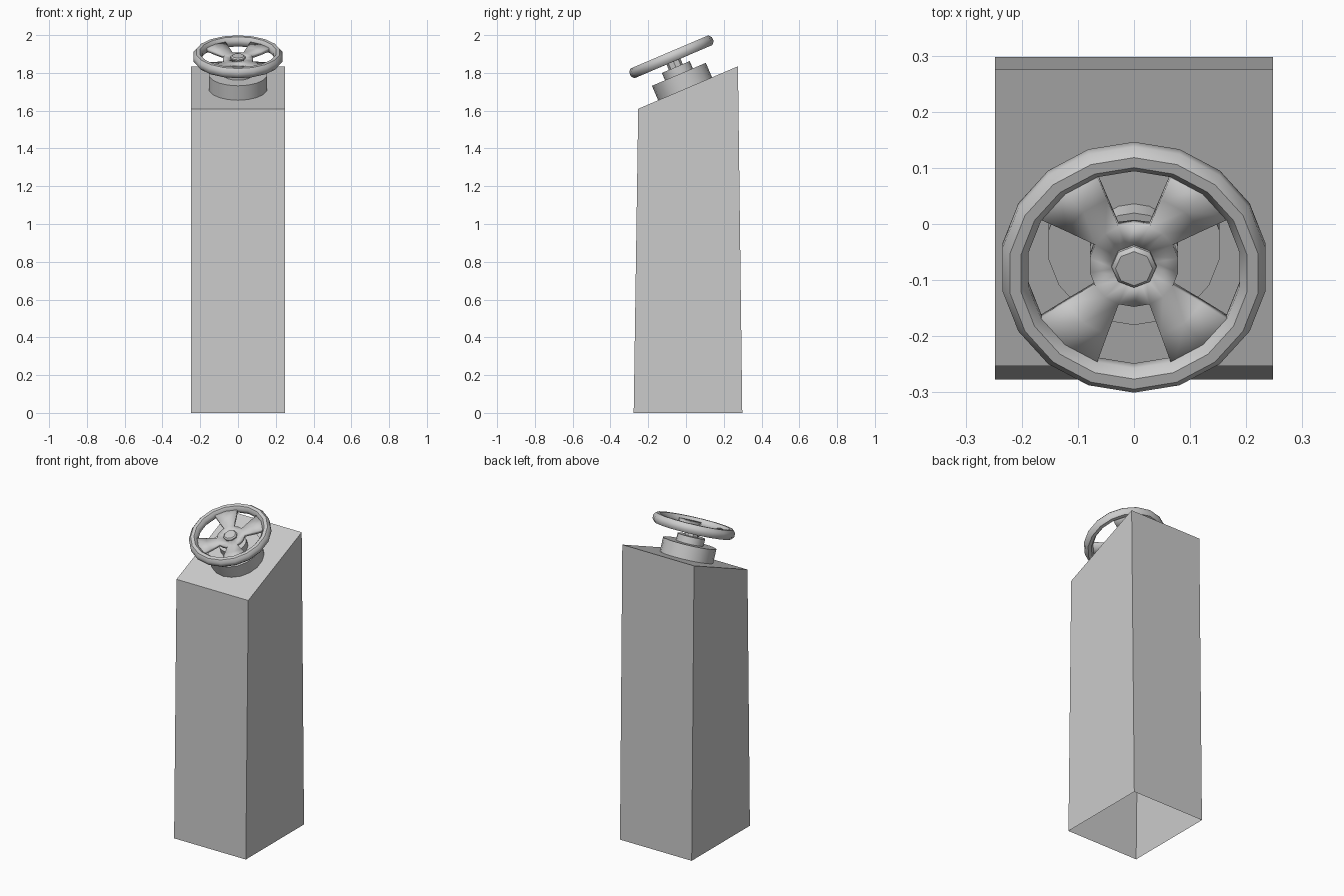
import bpy, bmesh, math
from mathutils import Matrix

if "Cube" in bpy.data.objects:
    bpy.data.objects.remove(bpy.data.objects["Cube"])

TILT = math.atan2(1.835 - 1.61, 0.275 + 0.253)
# frame of the sloped top: local z points along the wheel axle
FRAME = Matrix.Translation((0, -0.005, 1.716)) @ Matrix.Rotation(TILT, 4, 'X')
N = 18


def make(name, verts, faces, matrix=None, smooth=True):
    me = bpy.data.meshes.new(name)
    me.from_pydata(verts, [], faces)
    bm = bmesh.new()
    bm.from_mesh(me)
    bmesh.ops.recalc_face_normals(bm, faces=bm.faces)
    bm.to_mesh(me)
    bm.free()
    ob = bpy.data.objects.new(name, me)
    bpy.context.collection.objects.link(ob)
    if matrix:
        ob.matrix_world = matrix
    if smooth:
        bpy.ops.object.select_all(action='DESELECT')
        ob.select_set(True)
        bpy.context.view_layer.objects.active = ob
        bpy.ops.object.shade_smooth_by_angle(angle=math.radians(40))
    return ob


def lathe(name, profile, n=N, loop=False, cap=False, skip=lambda ring, seg: False):
    """Spin (radius, height) points round the axle, segment 0 starting at +y."""
    verts = [(r * math.sin(math.tau * s / n), r * math.cos(math.tau * s / n), z)
             for r, z in profile for s in range(n)]
    k = len(profile)
    faces = []
    for i in range(k if loop else k - 1):
        j = (i + 1) % k
        for s in range(n):
            if not skip(i, s):
                e = (s + 1) % n
                faces.append((i * n + s, i * n + e, j * n + e, j * n + s))
    if cap:
        faces.append([(k - 1) * n + s for s in range(n)])
    return make(name, verts, faces, FRAME)


# pedestal: tapered column with sloped top, open underneath
side = [(-0.277, 0), (0.298, 0), (0.275, 1.835), (-0.253, 1.61)]
verts = [(x, y, z) for x in (-0.248, 0.248) for y, z in side]
make("pedestal", verts, [(0, 1, 2, 3), (4, 5, 6, 7), (1, 2, 6, 5),
                         (2, 3, 7, 6), (3, 0, 4, 7)], smooth=False)

# stepped mount and axle
lathe("mount_drum", [(0.155, -0.004), (0.155, 0.083)], cap=True)
lathe("mount_collar", [(0.08, 0.08), (0.08, 0.125)], cap=True)
lathe("axle", [(0.04, 0.12), (0.04, 0.183), (0.033, 0.19)], n=8, cap=True)

# wheel rim
rim = [(0.2145 + 0.0255 * math.cos(a), 0.184 + 0.03 * math.sin(a))
       for a in (math.tau * (i + 0.5) / 8 for i in range(8))]
lathe("wheel_rim", rim, loop=True)

# dished wheel plate with four openings: two narrow, two wide
HOLES = {17, 0, 3, 4, 5, 8, 9, 12, 13, 14}
plate = lathe("wheel_spokes",
              [(0.035, 0.176), (0.08, 0.176), (0.14, 0.184), (0.205, 0.196)],
              skip=lambda ring, seg: ring > 0 and seg in HOLES)
mod = plate.modifiers.new("thickness", 'SOLIDIFY')
mod.thickness = 0.02
up = sum(p.normal.z for p in plate.data.polygons) > 0
mod.offset = -1 if up else 1
